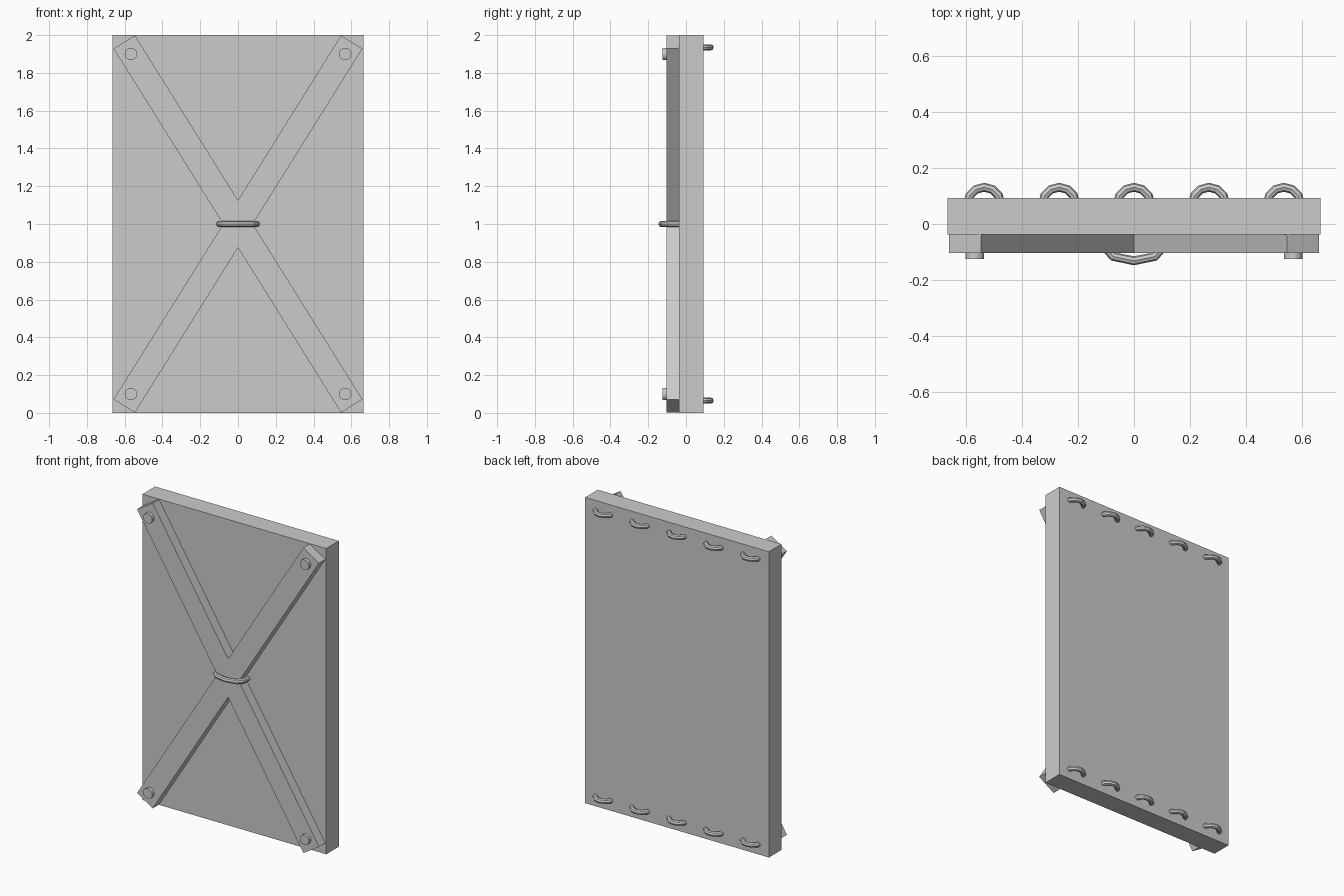
import bpy, bmesh, math

if "Cube" in bpy.data.objects:
    bpy.data.objects.remove(bpy.data.objects["Cube"])

PANEL_FRONT, PANEL_BACK = -0.038, 0.093
BRACE_FRONT = -0.103
TUBE = 0.016


def box(name, x, y0, y1, z0, z1):
    bpy.ops.mesh.primitive_cube_add(size=1, location=(0, (y0 + y1) / 2, (z0 + z1) / 2))
    ob = bpy.context.object
    ob.name = name
    ob.scale = (2 * x, y1 - y0, z1 - z0)
    return ob


# Main slab
box("door_panel", 0.665, PANEL_FRONT, PANEL_BACK, 0, 2)

# X-shaped brace: one quarter outline mirrored around the centre, then extruded
ang, half_len, half_w = math.radians(58), 1.136, 0.0665
c, s = math.cos(ang), math.sin(ang)
tip_in = (half_len * c - half_w * s, half_len * s + half_w * c)
tip_out = (half_len * c + half_w * s, half_len * s - half_w * c)
side = (half_w / s, 0)
apex = (0, half_w / c)
right = [(0, -apex[1]), (tip_in[0], -tip_in[1]), (tip_out[0], -tip_out[1]),
         side, tip_out, tip_in]
outline = right + [(-x, -z) for x, z in right]
bm = bmesh.new()
face = bm.faces.new([bm.verts.new((x, PANEL_FRONT, z + 1)) for x, z in outline])
new = bmesh.ops.extrude_face_region(bm, geom=[face])["geom"]
bmesh.ops.translate(bm, vec=(0, BRACE_FRONT - PANEL_FRONT, 0),
                    verts=[g for g in new if isinstance(g, bmesh.types.BMVert)])
bmesh.ops.recalc_face_normals(bm, faces=bm.faces)
mesh = bpy.data.meshes.new("cross_brace")
bm.to_mesh(mesh)
bm.free()
bpy.context.collection.objects.link(bpy.data.objects.new("cross_brace", mesh))

# Round pegs at the brace ends
for x in (-0.567, 0.567):
    for z in (0.1, 1.9):
        bpy.ops.mesh.primitive_cylinder_add(vertices=16, radius=0.033, depth=0.04,
                                            location=(x, -0.104, z),
                                            rotation=(math.pi / 2, 0, 0))
        bpy.context.object.name = "brace_peg"

# Rows of half-sunk rings on the back
for i in range(-2, 3):
    for z in (0.065, 1.935):
        bpy.ops.mesh.primitive_torus_add(major_segments=12, minor_segments=8,
                                         major_radius=0.059, minor_radius=TUBE,
                                         location=(i * 0.267, 0.072, z))
        bpy.context.object.name = "back_ring"

# Bowed tube handle over the crossing
half = [(0.1, -0.03), (0.097, -0.09), (0.074, -0.116)]
path = [(-x, y) for x, y in half] + [(0, -0.131)] + half[::-1]
curve = bpy.data.curves.new("front_handle", "CURVE")
curve.dimensions = "3D"
curve.bevel_depth = TUBE
curve.bevel_resolution = 2
spline = curve.splines.new("POLY")
spline.points.add(len(path) - 1)
for p, (x, y) in zip(spline.points, path):
    p.co = (x, y, 1.0, 1)
spline.use_smooth = False
handle = bpy.data.objects.new("front_handle", curve)
bpy.context.collection.objects.link(handle)
